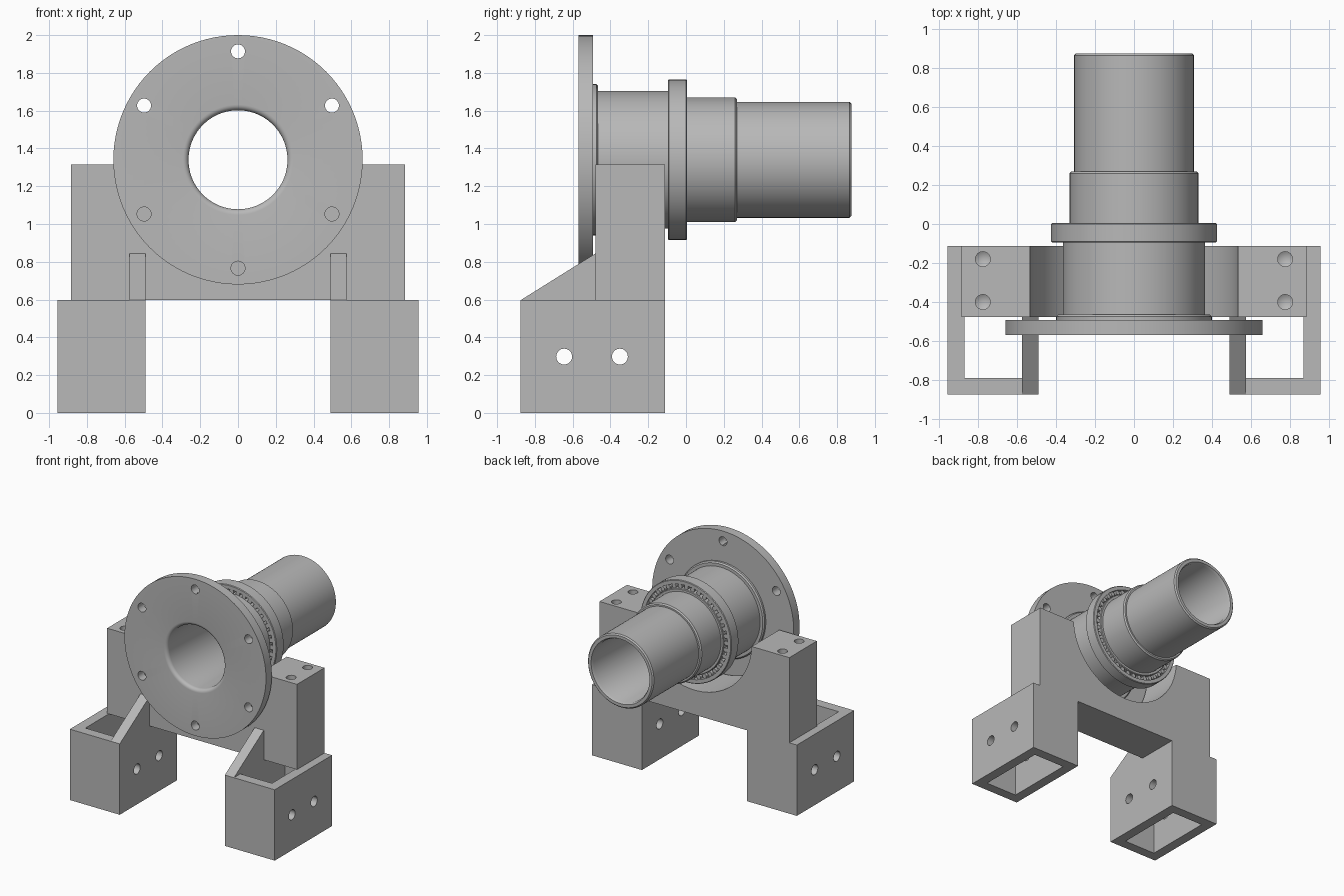
import bpy, bmesh, math
from mathutils import Matrix, Vector

if "Cube" in bpy.data.objects:
    bpy.data.objects.remove(bpy.data.objects["Cube"])

grey = bpy.data.materials.new("plain grey")
grey.use_nodes = True
grey.diffuse_color = (0.48, 0.48, 0.48, 1)
grey.node_tree.nodes["Principled BSDF"].inputs["Base Color"].default_value = grey.diffuse_color

AXIS_Z = 1.34           # height of the spindle axis
BACK, FRONT = -0.112, -0.478   # saddle block depth
DECK = 0.597            # top of the feet


def finish(name, bm):
    bmesh.ops.recalc_face_normals(bm, faces=bm.faces)
    mesh = bpy.data.meshes.new(name)
    bm.to_mesh(mesh)
    bm.free()
    obj = bpy.data.objects.new(name, mesh)
    bpy.context.collection.objects.link(obj)
    mesh.materials.append(grey)
    return obj


def box(name, low, high):
    low, high = Vector(low), Vector(high)
    bm = bmesh.new()
    bmesh.ops.create_cube(bm, size=1, matrix=Matrix.Translation((low + high) / 2)
                          @ Matrix.Diagonal((*(high - low), 1)))
    return finish(name, bm)


def rod(name, centre, radius, length, axis, sides=32):
    bm = bmesh.new()
    turn = Vector((0, 0, 1)).rotation_difference(Vector(axis)).to_matrix().to_4x4()
    bmesh.ops.create_cone(bm, cap_ends=True, segments=sides, radius1=radius, radius2=radius,
                          depth=length, matrix=Matrix.Translation(centre) @ turn)
    return finish(name, bm)


def drill(centre, radius, depth):
    """Vertical drill shape with a pointed tip, topped at the centre point."""
    bm = bmesh.new()
    x, y, z = centre
    for low, high, tip in ((z - depth, z + 0.05, radius), (z - depth - radius * 0.6, z - depth, 0.0)):
        bmesh.ops.create_cone(bm, cap_ends=tip > 0, segments=32, radius1=tip, radius2=radius,
                              depth=high - low, matrix=Matrix.Translation((x, y, (low + high) / 2)))
    bmesh.ops.remove_doubles(bm, verts=bm.verts, dist=1e-5)
    inner = [f for f in bm.faces if len(f.verts) > 4 and f.calc_center_median().z < z]
    bmesh.ops.delete(bm, geom=inner, context='FACES_ONLY')
    return finish("drill", bm)


def lathe(name, profile, steps=96):
    """Spin a closed (radius, y) outline about the spindle axis."""
    bm = bmesh.new()
    verts = [bm.verts.new((r, y, AXIS_Z)) for r, y in profile]
    edges = [bm.edges.new((a, b)) for a, b in zip(verts, verts[1:] + verts[:1])]
    bmesh.ops.spin(bm, geom=verts + edges, cent=(0, 0, AXIS_Z), axis=(0, 1, 0),
                   angle=math.tau, steps=steps)
    bmesh.ops.remove_doubles(bm, verts=bm.verts, dist=1e-5)
    return finish(name, bm)


def cut(obj, *cutters):
    bpy.context.view_layer.objects.active = obj
    for cutter in cutters:
        mod = obj.modifiers.new("cut", 'BOOLEAN')
        mod.operation, mod.solver, mod.object = 'DIFFERENCE', 'EXACT', cutter
        bpy.ops.object.modifier_apply(modifier=mod.name)
        bpy.data.objects.remove(cutter)


def smooth(*objs):
    bpy.ops.object.select_all(action='DESELECT')
    for obj in objs:
        obj.select_set(True)
    bpy.context.view_layer.objects.active = objs[0]
    bpy.ops.object.shade_smooth_by_angle(angle=math.radians(30))


# Hollow spindle: front flange, hub, bearing seat and stepped tube
R, C = 0.262, 0.01
lip = [(R + 0.03 * (1 - math.cos(a)), -0.54 - 0.03 * math.sin(a))
       for a in (math.pi / 2 * i / 5 for i in range(6))]
spindle = lathe("flanged_spindle", lip + [
    (0.66, -0.57), (0.66, -0.492), (0.4, -0.492), (0.4, -0.475), (0.39, -0.465),
    (0.365, -0.465), (0.365, -0.095), (0.33, -0.095), (0.33, 0.27 - C), (0.33 - C, 0.27),
    (0.307, 0.27), (0.307, 0.875 - C), (0.307 - C, 0.875), (R + C, 0.875), (R, 0.875 - 2 * C)])

# Six bolt holes round the flange
for i in range(6):
    a = math.radians(30 + 60 * i)
    cut(spindle, rod("bolt_cutter", (0.574 * math.cos(a), -0.53, AXIS_Z + 0.574 * math.sin(a)),
                     0.037, 0.2, (0, 1, 0)))


# Roller bearing: two races and a ring of rollers
def race(name, inner, outer):
    e, y0, y1 = 0.005, -0.095, 0.005
    return lathe(name, [(inner, y0), (outer - e, y0), (outer, y0 + e), (outer, y1 - e),
                        (outer - e, y1), (inner, y1)])


outer_race = race("bearing_outer_race", 0.39, 0.425)
inner_race = race("bearing_inner_race", 0.33, 0.353)
rollers = []
for i in range(40):
    a = math.tau * i / 40
    rollers.append(rod(f"bearing_roller_{i + 1}",
                       (0.3715 * math.cos(a), -0.045, AXIS_Z + 0.3715 * math.sin(a)),
                       0.0185, 0.084, (0, 1, 0), 16))

# Saddle block with round seat and drilled shoulders
saddle = box("saddle_block", (-0.885, FRONT, DECK), (0.885, BACK, 1.315))
cut(saddle, rod("seat_cutter", (0, -0.3, AXIS_Z), 0.535, 1, (0, 1, 0), 96))
for x in (-0.775, 0.775):
    for y in (-0.18, -0.4):
        cut(saddle, drill((x, y, 1.315), 0.038, 0.15))

# Hollow feet with cross holes, and sloping gussets
feet = []
for side, s in (("left", 1), ("right", -1)):
    def span(a, b):
        return sorted((s * a, s * b))
    x0, x1 = span(0.49, 0.955)
    foot = box(f"{side}_foot", (x0, -0.875, 0), (x1, BACK, DECK))
    x0, x1 = span(0.575, 0.87)
    cut(foot, box("cavity_cutter", (x0, -0.79, -0.1), (x1, -0.197, 0.7)))
    for y in (-0.645, -0.35):
        cut(foot, rod("cross_cutter", (s * 0.72, y, 0.298), 0.042, 0.7, (1, 0, 0)))
    feet.append(foot)

    bm = bmesh.new()
    x0, x1 = span(0.49, 0.575)
    face = bm.faces.new([bm.verts.new((x0, y, z)) for y, z in
                         ((-0.875, DECK), (FRONT, DECK), (FRONT, 0.845))])
    new = bmesh.ops.extrude_face_region(bm, geom=[face])["geom"]
    bmesh.ops.translate(bm, vec=(x1 - x0, 0, 0),
                        verts=[v for v in new if isinstance(v, bmesh.types.BMVert)])
    finish(f"{side}_gusset", bm)

smooth(spindle, outer_race, inner_race, saddle, *feet, *rollers)
